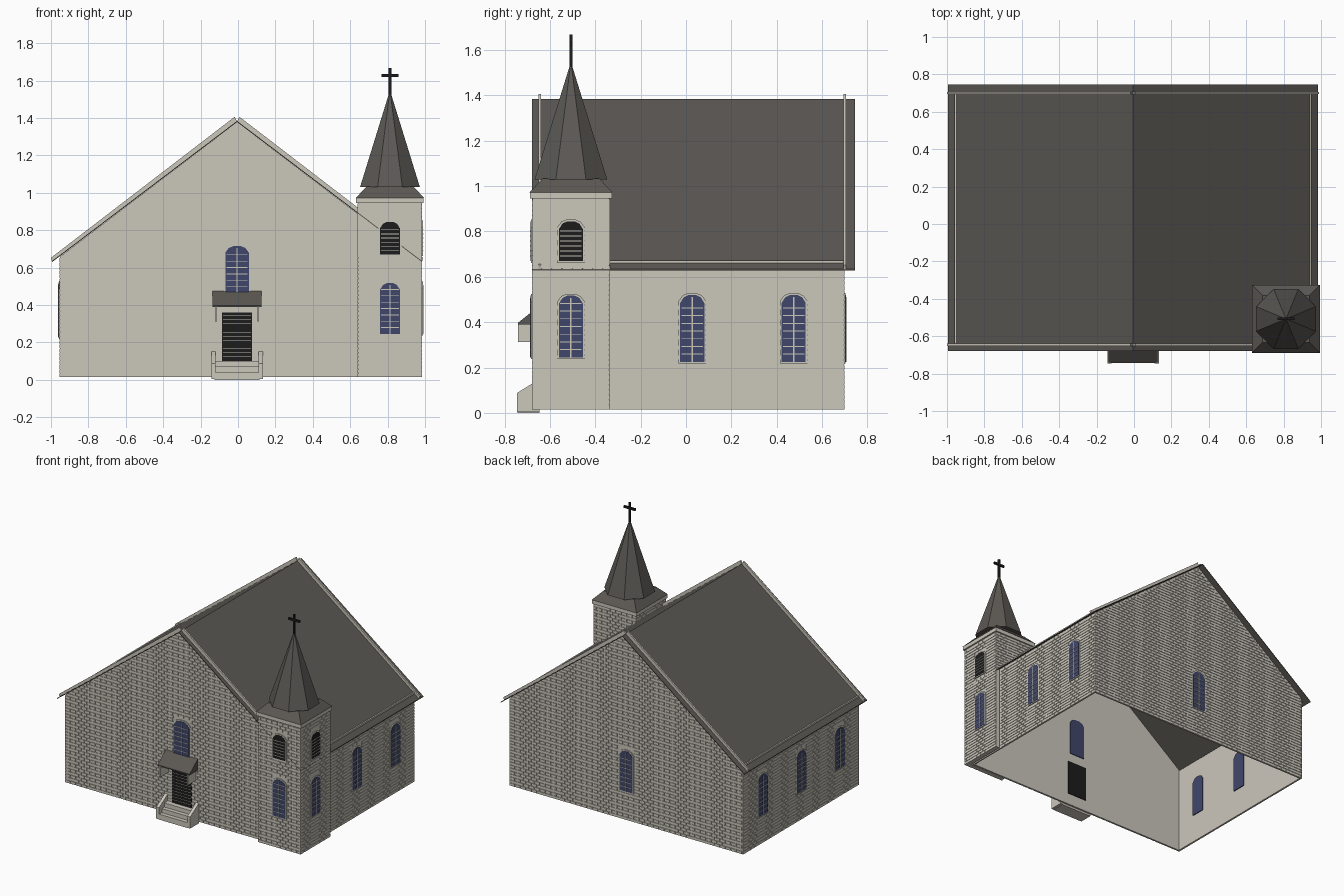
import bpy, bmesh, math
from mathutils import Matrix, Vector

if "Cube" in bpy.data.objects:
    bpy.data.objects.remove(bpy.data.objects["Cube"])


def material(name, rgb):
    m = bpy.data.materials.new(name)
    m.use_nodes = True
    m.diffuse_color = (*rgb, 1)
    m.node_tree.nodes["Principled BSDF"].inputs["Base Color"].default_value = (*rgb, 1)
    return m


STONE = material("pale stone", (0.60, 0.57, 0.50))
ROOF = material("dark roof", (0.105, 0.098, 0.088))
GLASS = material("blue glass", (0.05, 0.062, 0.145))
BLACK = material("near black", (0.012, 0.012, 0.012))

BODY, BODY_X, BODY_Y = Vector((-0.005, 0.0275, 0)), 0.95, 0.6725
TOWER, TOWER_R = Vector((0.8125, -0.5075, 0)), 0.1725
APEX, SLOPE, EAVE = 1.384, 0.757, 0.99
RELIEF = 0.004


def frame(centre, dist, out):
    """Wall plane: local x along the wall, y up, z outward."""
    out, up = Vector(out), Vector((0, 0, 1))
    m = Matrix((up.cross(out), up, out)).transposed().to_4x4()
    m.translation = centre + out * dist
    return m


def finish(name, bm, mat):
    bmesh.ops.recalc_face_normals(bm, faces=bm.faces)
    me = bpy.data.meshes.new(name)
    bm.to_mesh(me)
    bm.free()
    me.materials.append(mat)
    ob = bpy.data.objects.new(name, me)
    bpy.context.collection.objects.link(ob)
    return ob


def add_prism(bm, pts, w0, w1, m):
    low = [bm.verts.new(m @ Vector((u, v, w0))) for u, v in pts]
    high = [bm.verts.new(m @ Vector((u, v, w1))) for u, v in pts]
    bm.faces.new(low[::-1])
    bm.faces.new(high)
    for i in range(len(pts)):
        j = (i + 1) % len(pts)
        bm.faces.new((low[i], low[j], high[j], high[i]))


def rect(u0, u1, v0, v1):
    return [(u0, v0), (u1, v0), (u1, v1), (u0, v1)]


def prism(name, pts, w0, w1, m, mat):
    bm = bmesh.new()
    add_prism(bm, pts, w0, w1, m)
    return finish(name, bm, mat)


def bars(name, rects, w0, w1, m, mat):
    bm = bmesh.new()
    for r in rects:
        add_prism(bm, rect(*r), w0, w1, m)
    return finish(name, bm, mat)


def arch(u, hw, z0, z1, grow=0.0):
    hw, z0, z1 = hw + grow, z0 - grow, z1 + grow
    return [(u - hw, z0), (u + hw, z0), (u + hw, z1 - 0.035), (u + hw * 0.7, z1 - 0.01),
            (u + hw * 0.3, z1), (u - hw * 0.3, z1), (u - hw * 0.7, z1 - 0.01), (u - hw, z1 - 0.035)]


def window(name, m, u, z0, z1, hw=0.053, louvred=False):
    prism(name + "_frame", arch(u, hw, z0, z1, 0.008), -0.01, 0.003, m, STONE)
    prism(name + "_pane", arch(u, hw, z0, z1), -0.02, 0.005, m, BLACK if louvred else GLASS)
    pitch = 0.022 if louvred else 0.034
    rows = int((z1 - z0 - 0.03) / pitch)
    slats = [(u - hw * 0.9, u + hw * 0.9, z0 + pitch * i - 0.002, z0 + pitch * i + 0.002)
             for i in range(1, rows + 1)]
    if not louvred:
        slats.append((u - 0.003, u + 0.003, z0, z1 - 0.01))
    bars(name + "_bars", slats, 0, 0.008, m, STONE)
    return (u - hw - 0.008, u + hw + 0.008, z0 - 0.008, z1 + 0.008)


def bricks(name, m, half, z0, z1, holes, gable=False, course=0.022, length=0.045, gap=0.003):
    """Shallow running-bond cladding that stops at openings and under the gable."""
    bm = bmesh.new()
    for row in range(int((z1 - z0) / course)):
        a, b = z0 + row * course, z0 + (row + 1) * course - gap
        lim = min(half, (APEX - b) / SLOPE - 0.006) if gable else half
        u = -half - (row % 2) * length / 2
        while u < half:
            p, q = max(u, -lim), min(u + length - gap, lim)
            for h0, h1, v0, v1 in holes:
                if b > v0 and a < v1 and q > h0 and p < h1:
                    if p < h0:
                        q = h0
                    else:
                        p = h1
            if q - p > 0.006:
                add_prism(bm, rect(p, q, a, b), -RELIEF, 0, m)
            u += length
    finish(name, bm, STONE)


# Main walls, open underneath
front = frame(BODY, BODY_Y, (0, -1, 0))
back = frame(BODY, BODY_Y, (0, 1, 0))
right = frame(BODY, BODY_X, (1, 0, 0))
left = frame(BODY, BODY_X, (-1, 0, 0))
BASE, WALL_TOP = 0.015, APEX - SLOPE * BODY_X - 0.006
edge = BODY_X - RELIEF
gable = rect(-edge, edge, BASE, WALL_TOP)[:3] + [(0, APEX - 0.006), (-edge, WALL_TOP)]
for name, m in (("front", front), ("back", back)):
    prism(name + "_gable_wall", gable, -0.014, -RELIEF, m, STONE)
for name, m in (("right", right), ("left", left)):
    prism(name + "_side_wall", rect(-BODY_Y + RELIEF, BODY_Y - RELIEF, BASE, WALL_TOP),
          -0.014, -RELIEF, m, STONE)

# Body windows, door and cladding
door_hole = (-0.08, 0.08, 0.10, 0.36)
tower_hole = (0.645, 2, 0, 2)
front_holes = [window("front_window", front, 0, 0.43, 0.715, 0.063), door_hole, tower_hole]
bricks("front_cladding", front, BODY_X, BASE, APEX, front_holes, True)
bricks("back_cladding", back, BODY_X, BASE, APEX,
       [window("back_window", back, 0, 0.225, 0.52)], True)
left_holes = [window("left_window_%d" % i, left, (i - 1) * 0.4475, 0.225, 0.52) for i in range(3)]
bricks("left_cladding", left, BODY_Y, BASE, WALL_TOP, left_holes)
right_holes = [window("right_window_%d" % i, right, i * 0.4475, 0.225, 0.52) for i in range(2)]
bricks("right_cladding", right, BODY_Y, BASE, WALL_TOP, right_holes + [(-2, -0.363, 0, 2)])

prism("door", rect(*door_hole), -0.02, 0.002, front, BLACK)
bars("door_battens", [(-0.075, 0.075, z / 1000, z / 1000 + 0.002) for z in range(122, 355, 22)],
     0, 0.004, front, STONE)

# Roof sheet with pale ridges of trim standing on it
DEPTH = 2 * BODY_Y
low = APEX - SLOPE * EAVE
prism("main_roof", [(-EAVE, low), (0, APEX), (EAVE, low), (EAVE, low - 0.006),
                    (0, APEX - 0.006), (-EAVE, low - 0.006)], 0.035, -DEPTH - 0.045, front, ROOF)
for side, s in (("left", -1), ("right", 1)):
    rake = [(s * EAVE, low), (0, APEX - 0.002), (s * 0.013, APEX + 0.022), (s * (EAVE + 0.005), low + 0.018)]
    for end, m in (("front", front), ("back", back)):
        mirrored = [(-u if end == "back" else u, v) for u, v in rake]
        prism(end + "_rake_trim_" + side, mirrored, -0.006, 0.006, m, STONE)
for name, m in (("right", right), ("left", left)):
    z = APEX - SLOPE * BODY_X
    prism(name + "_eave_trim", rect(-BODY_Y, BODY_Y, z - 0.004, z + 0.008), -0.005, 0.005, m, STONE)

# Corner tower: plates wrap the corner below, a full shaft rises above
faces = {n: frame(TOWER, TOWER_R, d) for n, d in
         (("front", (0, -1, 0)), ("right", (1, 0, 0)), ("back", (0, 1, 0)), ("left", (-1, 0, 0)))}
inner = TOWER_R - RELIEF
SHAFT = 0.66
for n in ("front", "right"):
    prism("tower_%s_plate" % n, rect(-inner, inner, BASE, SHAFT), -0.034, -RELIEF, faces[n], STONE)
prism("tower_shaft", rect(-inner, inner, SHAFT, 0.97), -RELIEF, -2 * TOWER_R + RELIEF,
      faces["front"], STONE)
for n, m in faces.items():
    holes, start = [], SHAFT
    if n in ("front", "right"):
        start = BASE
        holes = [window("tower_%s_window" % n, m, 0, 0.245, 0.517),
                 window("tower_%s_louvre" % n, m, 0, 0.67, 0.845, louvred=True)]
    bricks("tower_%s_cladding" % n, m, TOWER_R, start, 0.95, holes)
band = TOWER_R + 0.008
prism("tower_cornice", rect(-band, band, 0.945, 0.973), 0.008, -2 * TOWER_R - 0.008,
      faces["front"], STONE)


def cone(name, sides, r0, r1, z0, z1):
    bm = bmesh.new()
    k = math.cos(math.pi / sides)
    m = Matrix.Translation(TOWER + Vector((0, 0, (z0 + z1) / 2))) @ Matrix.Rotation(math.pi / sides, 4, "Z")
    bmesh.ops.create_cone(bm, cap_ends=True, segments=sides, radius1=r0 / k, radius2=r1 / k,
                          depth=z1 - z0, matrix=m)
    finish(name, bm, ROOF)


cone("tower_skirt_roof", 4, 0.182, 0.125, 0.973, 1.034)
cone("spire", 8, 0.16, 0.004, 1.03, 1.535)
centre = frame(TOWER, 0, (0, -1, 0))
bars("cross", [(-0.007, 0.007, 1.51, 1.668), (-0.046, 0.046, 1.619, 1.634)], -0.007, 0.007, centre, BLACK)

# Porch canopy and its side brackets, drawn as side profiles
side = frame(Vector((BODY.x, 0, 0)), 0, (1, 0, 0))
wall_y = BODY.y - BODY_Y
prism("canopy_roof", [(wall_y - 0.095, 0.39), (wall_y, 0.39), (wall_y, 0.474), (wall_y - 0.095, 0.398)],
      -0.13, 0.13, side, ROOF)
for n, s in (("left", 1), ("right", -1)):
    prism("canopy_bracket_" + n, rect(wall_y - 0.095, wall_y, 0.313, 0.392),
          s * 0.108, s * 0.117, side, STONE)
    prism("step_cheek_" + n, [(wall_y - 0.1, 0.003), (wall_y, 0.003), (wall_y, 0.15), (wall_y - 0.1, 0.088)],
          s * 0.115, s * 0.138, side, STONE)

# Entrance steps
for i in range(3):
    prism("entrance_step_%d" % i, rect(wall_y - 0.098 + 0.03 * i, wall_y, 0, 0.04 + 0.03 * i),
          -0.12, 0.12, side, STONE)
